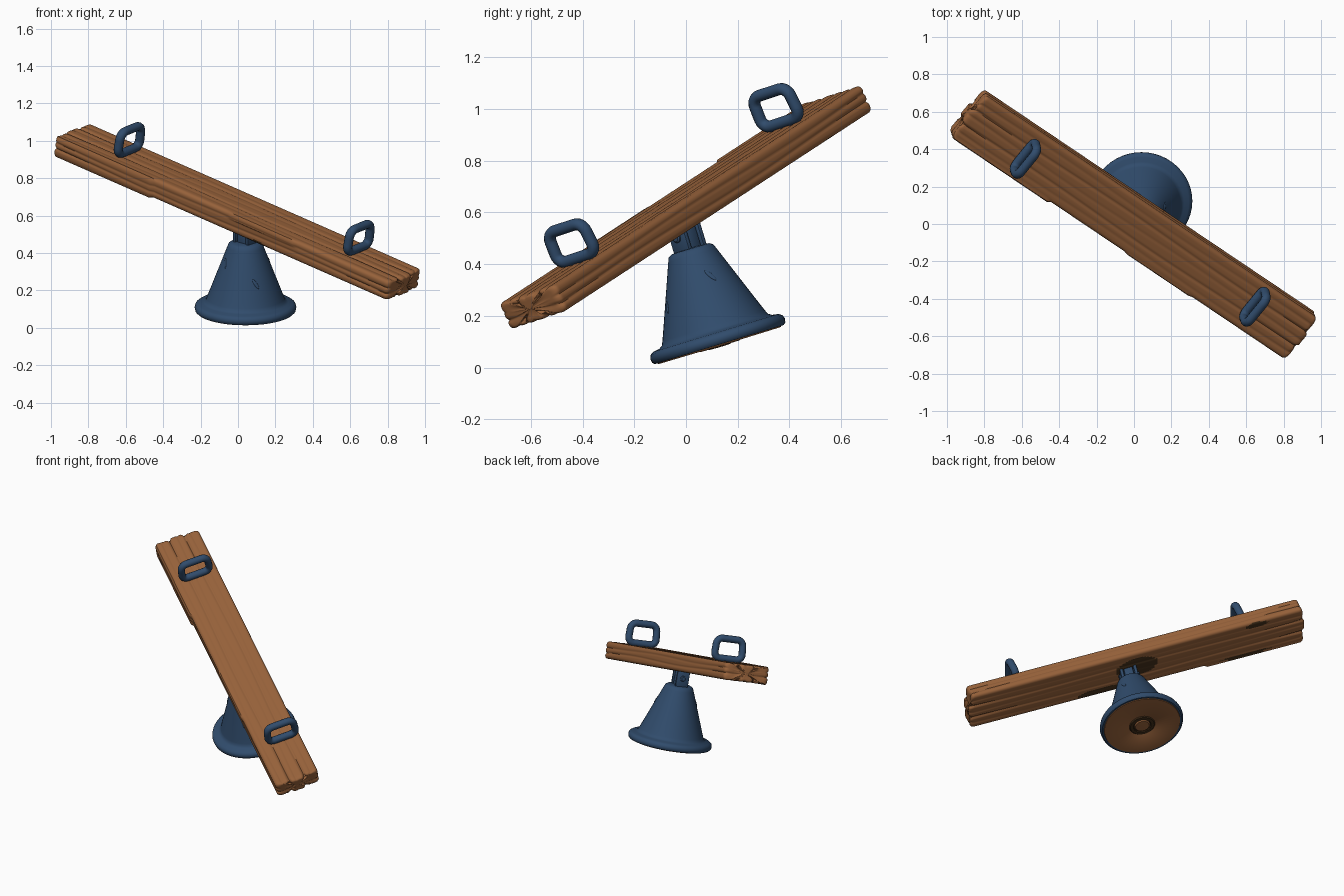
import bpy, bmesh, math
from mathutils import Matrix, Vector

if "Cube" in bpy.data.objects:
    bpy.data.objects.remove(bpy.data.objects["Cube"])


def material(name, rgb):
    m = bpy.data.materials.new(name)
    m.diffuse_color = (*rgb, 1)
    m.use_nodes = True
    m.node_tree.nodes["Principled BSDF"].inputs["Base Color"].default_value = m.diffuse_color
    return m


WOOD = material("warm_wood", (0.31, 0.122, 0.043))
DARK = material("dark_wood", (0.055, 0.028, 0.01))
BLUE = material("blue_metal", (0.03, 0.072, 0.15))


def frame(origin, x, z):
    """Matrix whose local x and z follow the given directions."""
    x = Vector(x).normalized()
    y = Vector(z).cross(x).normalized()
    z = x.cross(y)
    m = Matrix((x, y, z)).transposed().to_4x4()
    m.translation = origin
    return m


PLANK = frame((0, 0, 0.62), (0.779, -0.524, -0.342), (0.124, -0.40, 0.90))
BASE = frame((0.04, 0.13, 0.085), (1, 0, 0), (0, -0.29, 0.957))


def finish(name, bm, matrix, mats, angle=40):
    bmesh.ops.recalc_face_normals(bm, faces=bm.faces)
    bm.transform(matrix)
    me = bpy.data.meshes.new(name)
    bm.to_mesh(me)
    bm.free()
    for m in mats:
        me.materials.append(m)
    ob = bpy.data.objects.new(name, me)
    bpy.context.collection.objects.link(ob)
    bpy.ops.object.select_all(action='DESELECT')
    ob.select_set(True)
    bpy.context.view_layer.objects.active = ob
    bpy.ops.object.shade_smooth_by_angle(angle=math.radians(angle))
    return ob


def skin(bm, rings, closed=False):
    """Bridge rings of points with quads."""
    vs = [[bm.verts.new(p) for p in r] for r in rings]
    pairs = list(zip(vs, vs[1:])) + ([(vs[-1], vs[0])] if closed else [])
    for a, b in pairs:
        for i in range(len(a)):
            j = (i + 1) % len(a)
            bm.faces.new((a[i], a[j], b[j], b[i]))
    if not closed:
        bm.faces.new(vs[0])
        bm.faces.new(vs[-1])


def rounded_rect(hw, hh, r, nw, nh, nc=4):
    """Evenly sampled rounded rectangle with its outward normals."""
    pts = []
    corners = [(hw - r, hh - r, 0), (r - hw, hh - r, 90), (r - hw, r - hh, 180), (hw - r, r - hh, 270)]
    for k, (cx, cy, a0) in enumerate(corners):
        for i in range(nc + 1):
            a = math.radians(a0 + 90 * i / nc)
            n = Vector((math.cos(a), math.sin(a)))
            pts.append((Vector((cx, cy)) + r * n, n))
        nx, ny, _ = corners[(k + 1) % 4]
        p, q = pts[-1][0], Vector((nx, ny)) + r * n
        cnt = nw if k % 2 == 0 else nh
        pts += [(p.lerp(q, i / cnt), n) for i in range(1, cnt)]
    return pts


# Plank: grooved timber with staggered, rounded ends
HALF, HW, HH = 1.15, 0.145, 0.056
SEAMS = [(-0.055, 0.009), (0.05, 0.009), (-0.1, 0.004), (0.0, 0.004), (0.095, 0.004)]
SIDE_SEAMS = [(-0.016, 0.007), (0.02, 0.005)]
section = rounded_rect(HW, HH, 0.02, 40, 14)


def groove(v, s, seams, width):
    return sum(d * math.exp(-((v - c - 0.005 * math.sin(4 * s + 40 * c)) / width) ** 2) for c, d in seams)


def plank_ring(s, scale):
    end = abs(s) / HALF
    ring = []
    for p, n in section:
        cut = abs(n.y) * groove(p.x, s, SEAMS, 0.008) + abs(n.x) * groove(p.y, s, SIDE_SEAMS, 0.006)
        cut *= 0.55 + 0.7 * end ** 4
        if n.x < -0.5 and s < -0.47:          # split edge strip
            cut -= 0.012
        if n.x < -0.5 and 0.05 < s < 0.5 and p.y > 0.02:
            cut -= 0.006
        q = (p - n * cut) * scale
        # boards end at slightly different lengths
        notch = 2.2 * groove(q.x, s, SEAMS[:2], 0.010) + groove(q.y, s, SIDE_SEAMS[:1], 0.008)
        stagger = 0.012 * (1 if q.x > 0.05 else 0 if q.x > -0.055 else 0.6)
        push = (notch + stagger) * max(0, (end - 0.97) / 0.03)
        ring.append((s - math.copysign(push, s), q.x, q.y))
    return ring


cap = [(HALF, 0.02), (HALF, 0.3), (HALF, 0.6), (HALF, 0.8), (HALF - 0.002, 0.87),
       (HALF - 0.008, 0.94), (HALF - 0.018, 0.985), (HALF - 0.03, 1.0)]
inner = [(-1.11 + 2.22 * i / 110, 1.0) for i in range(111)]
stations = [(-s, k) for s, k in cap] + inner + cap[::-1]
bm = bmesh.new()
skin(bm, [plank_ring(s, k) for s, k in stations])

# Dark stains under the plank: centre s, w and radii
STAINS = [(0.0, 0.02, 0.14, 0.08), (0.25, -0.115, 0.15, 0.03),
          (-0.82, 0.115, 0.08, 0.022), (-0.75, -0.13, 0.18, 0.014)]
for f in bm.faces:
    c = f.calc_center_median()
    if c.z < -HH + 0.025 and any(((c.x - s) / a) ** 2 + ((c.y - w) / b) ** 2 < 1 for s, w, a, b in STAINS):
        f.material_index = 1
finish("plank", bm, PLANK, [WOOD, DARK], 50)

# Handles: closed rounded loops standing across the plank
for name, s, w in (("back_handle", -0.765, 0.0), ("front_handle", 0.785, 0.03)):
    tube = []
    for p, n in rounded_rect(0.092, 0.064, 0.038, 8, 6, 6):
        ring = []
        for k in range(12):
            a = math.tau * k / 12
            o = n * (0.023 * math.cos(a))
            ring.append((s + 0.025 * math.sin(a), w + p.x * (1 - 0.6 * p.y) + o.x, HH + 0.08 + p.y + o.y))
        tube.append(ring)
    bm = bmesh.new()
    skin(bm, tube, closed=True)
    finish(name, bm, PLANK, [BLUE], 60)


def lathe(name, profile, mats, angle=40, matrix=BASE, n=48):
    bm = bmesh.new()
    skin(bm, [[(r * math.cos(math.tau * i / n), r * math.sin(math.tau * i / n), z) for i in range(n)]
              for r, z in profile])
    return finish(name, bm, matrix, mats, angle)


# Conical stand with a rounded rim
lathe("cone_stand", [(0.245, 0.004), (0.26, 0.004), (0.269, 0.012), (0.272, 0.027), (0.267, 0.042),
                     (0.253, 0.051), (0.228, 0.055), (0.214, 0.064), (0.207, 0.08), (0.197, 0.105),
                     (0.145, 0.24), (0.097, 0.365), (0.09, 0.382), (0.076, 0.391), (0.03, 0.394)], [BLUE])

# Earthy underside with a small ring and knob
lathe("stand_underside", [(0.25, 0.006), (0.247, 0.0), (0.09, -0.001), (0.085, 0.003), (0.02, 0.003)], [WOOD])
lathe("underside_ring", [(0.084, 0.003), (0.078, -0.003), (0.058, -0.003), (0.054, 0.002)], [DARK])
lathe("underside_knob", [(0.052, 0.003), (0.045, -0.005), (0.01, -0.006)], [WOOD])


def block(name, centre, size, bevel=0.008):
    bm = bmesh.new()
    bmesh.ops.create_cube(bm, size=1, matrix=Matrix.Translation(centre) @ Matrix.Diagonal((*size, 1)))
    bmesh.ops.bevel(bm, geom=bm.edges[:], offset=bevel, segments=2, profile=0.5, affect='EDGES')
    finish(name, bm, PIVOT, [BLUE])


# Pivot: post, two cheeks and a pin turned to follow the plank
PIVOT = BASE @ Matrix.Rotation(math.radians(49), 4, 'Z')
block("pivot_post", (0, 0, 0.43), (0.07, 0.06, 0.15))
for side in (-1, 1):
    block("pivot_cheek", (0, side * 0.045, 0.445), (0.085, 0.022, 0.12))
pin = PIVOT @ Matrix.Translation((0, 0, 0.445)) @ Matrix.Rotation(math.pi / 2, 4, 'X')
lathe("pivot_pin", [(0.012, -0.068), (0.018, -0.063), (0.018, 0.063), (0.012, 0.068)], [BLUE], 40, pin, 16)

# Shallow chips on the cone wall
for k, (ang, h) in enumerate(((-70, 0.2), (20, 0.27), (-150, 0.29))):
    a = math.radians(ang)
    r = 0.197 - (h - 0.105) * 0.385
    place = BASE @ Matrix.Translation((r * math.cos(a), r * math.sin(a), h)) @ Matrix.Rotation(a, 4, 'Z') \
        @ Matrix.Rotation(-0.367, 4, 'Y') @ Matrix.Rotation(0.5, 4, 'X') @ Matrix.Diagonal((0.004, 0.009, 0.03, 1))
    bm = bmesh.new()
    bmesh.ops.create_uvsphere(bm, u_segments=12, v_segments=8, radius=1)
    finish("cone_chip", bm, place, [BLUE])
